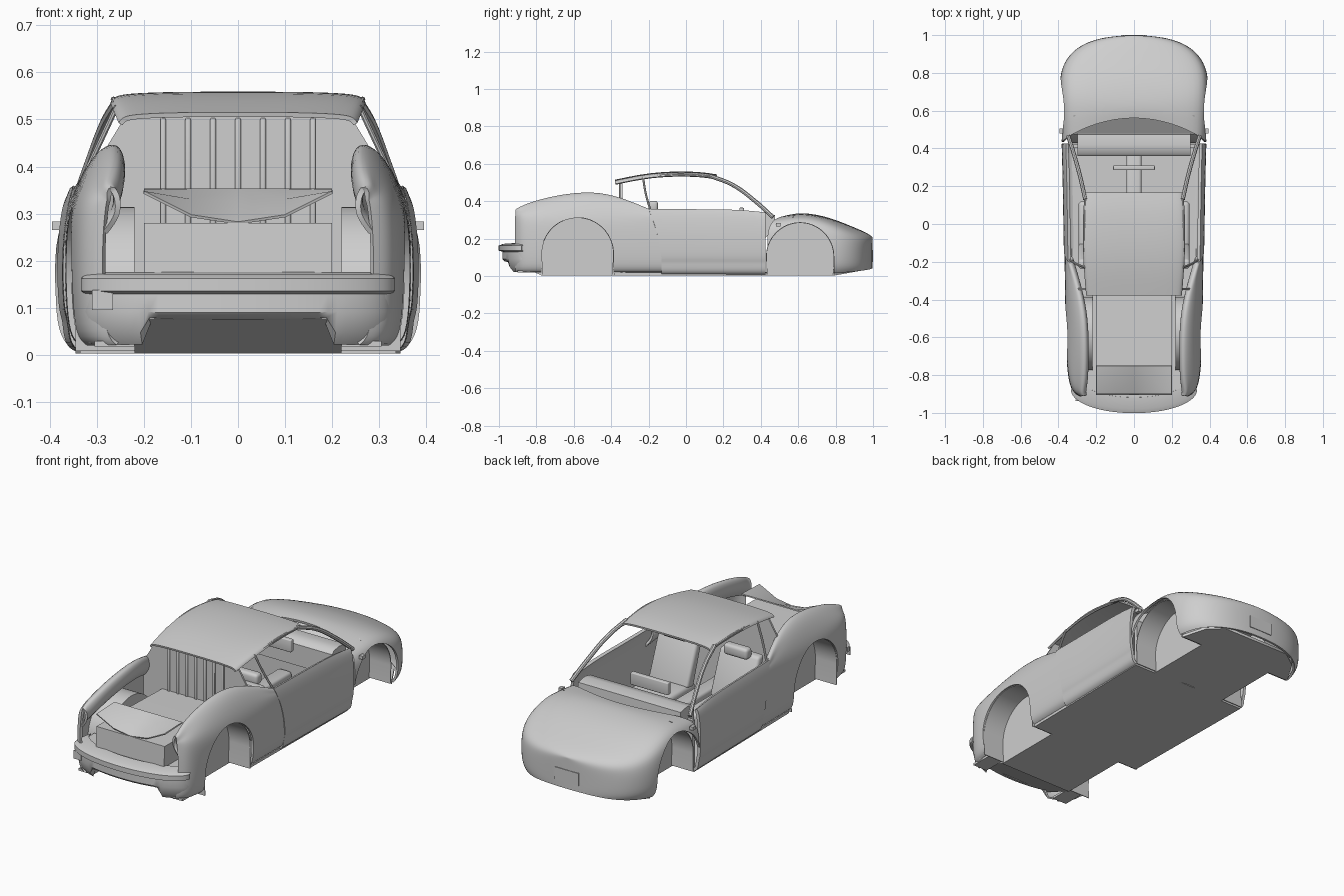
import bpy, bmesh, math

cube = bpy.data.objects.get("Cube")
if cube:
    bpy.data.objects.remove(cube, do_unlink=True)

paint = bpy.data.materials.new("body_grey")
paint.use_nodes = True
GREY = (0.62, 0.62, 0.62, 1)
paint.diffuse_color = GREY
for node in paint.node_tree.nodes:
    if node.type == 'BSDF_PRINCIPLED':
        node.inputs["Base Color"].default_value = GREY

parts = []


def add(name, data):
    ob = bpy.data.objects.new(name, data)
    bpy.context.scene.collection.objects.link(ob)
    data.materials.append(paint)
    parts.append(ob)
    return ob


def mesh(name, verts, faces):
    me = bpy.data.meshes.new(name)
    bm = bmesh.new()
    vs = [bm.verts.new(v) for v in verts]
    for f in faces:
        bm.faces.new([vs[i] for i in f])
    bmesh.ops.recalc_face_normals(bm, faces=bm.faces)
    bm.to_mesh(me)
    bm.free()
    return add(name, me)


def loft(name, sections, thick=0.012, mirror=True, levels=2):
    """Skin a row of equal-length sections, then mirror, smooth and thicken."""
    n = len(sections[0])
    faces = [(i * n + j, i * n + j + 1, (i + 1) * n + j + 1, (i + 1) * n + j)
             for i in range(len(sections) - 1) for j in range(n - 1)]
    ob = mesh(name, [p for s in sections for p in s], faces)
    if mirror:
        ob.modifiers.new("mirror", 'MIRROR')
    if levels:
        sub = ob.modifiers.new("smooth", 'SUBSURF')
        sub.levels = levels
        sub.boundary_smooth = 'PRESERVE_CORNERS'
    sol = ob.modifiers.new("thickness", 'SOLIDIFY')
    sol.thickness, sol.offset = thick, 0
    return ob


def slab(name, lower, upper):
    """Close two matching loops of points into a solid."""
    n = len(lower)
    faces = [range(n), range(n, 2 * n)]
    faces += [(i, (i + 1) % n, (i + 1) % n + n, i + n) for i in range(n)]
    return mesh(name, lower + upper, faces)


def prism(name, profile, x0, x1):
    """Extrude a (y, z) outline across x."""
    return slab(name, [(x0, y, z) for y, z in profile], [(x1, y, z) for y, z in profile])


def round_edges(ob, width):
    b = ob.modifiers.new("round", 'BEVEL')
    b.width, b.segments = width, 3


def box(name, x, y, z, bevel=0.0):
    ob = prism(name, [(y[0], z[0]), (y[1], z[0]), (y[1], z[1]), (y[0], z[1])], *x)
    if bevel:
        round_edges(ob, bevel)


def tube(name, points, radius):
    cu = bpy.data.curves.new(name, 'CURVE')
    cu.dimensions = '3D'
    cu.bevel_depth, cu.bevel_resolution = radius, 2
    cu.use_fill_caps = True
    sp = cu.splines.new('BEZIER')
    sp.bezier_points.add(len(points) - 1)
    for bp, p in zip(sp.bezier_points, points):
        bp.co = p
        bp.handle_left_type = bp.handle_right_type = 'AUTO'
    add(name, cu)


def seam(z):
    """Slanted rear edge of the door."""
    return -0.2 + 0.07 * min(1, max(0, (0.36 - z) / 0.19))


# Nose: fenders, hood and bumper in one skin (y, half width, bottom, shoulder, top)
nose = []
for y, w, zb, zs, zt in [(0.435, 0.378, 0.02, 0.3, 0.325), (0.62, 0.387, 0.015, 0.318, 0.335),
                         (0.72, 0.389, 0.015, 0.3, 0.32), (0.8, 0.385, 0.018, 0.268, 0.296),
                         (0.87, 0.356, 0.025, 0.238, 0.268), (0.93, 0.3, 0.03, 0.215, 0.243),
                         (0.972, 0.21, 0.035, 0.2, 0.222), (0.99, 0.1, 0.04, 0.19, 0.208),
                         (0.993, 0.0, 0.04, 0.187, 0.204)]:
    h = zs - zb
    row = [(w * 0.92, zb), (w * 0.985, zb + h * 0.12), (w, zb + h * 0.45), (w * 0.99, zb + h * 0.8),
           (w * 0.92, zs), (w * 0.55, zs + (zt - zs) * 0.75), (0, zt)]
    # the hood trailing edge bows forward at the middle
    nose.append([(x, max(y, 0.575 - 0.9 * x * x) if k > 3 else y, z) for k, (x, z) in enumerate(row)])
nose_skin = loft("hood_and_front_fenders", nose)

# Doors with sill crease, rear edge following the slanted seam
doors = []
for y, w, top in [(0.425, 0.374, 0.335), (0.3, 0.37, 0.352), (0.1, 0.366, 0.354), (-0.05, 0.364, 0.355),
                  (None, 0.362, 0.357)]:
    row = [(w - 0.04, 0.012), (w - 0.012, 0.022), (w - 0.01, 0.08), (w, 0.092),
           (w + 0.003, 0.22), (w - 0.008, 0.32), (w - 0.02, top)]
    doors.append([(x, seam(z) if y is None else y, z) for x, z in row])
loft("doors_and_sills", doors, thick=0.016)

# Rear fenders: outer skin, crest and inner lip (y, half width, crest x, crest z)
rear = []
for y, w, ix, zt in [(None, 0.362, 0.335, 0.36), (-0.35, 0.36, 0.285, 0.425), (-0.5, 0.358, 0.255, 0.458),
                     (-0.68, 0.354, 0.252, 0.437), (-0.8, 0.345, 0.255, 0.407), (-0.86, 0.332, 0.262, 0.385),
                     (-0.892, 0.312, 0.268, 0.37), (-0.908, 0.285, 0.262, 0.36)]:
    row = [(w - 0.03, 0.025), (w - 0.008, 0.04), (w, 0.13), (w, 0.25), (w - 0.008, 0.325),
           ((w + ix) / 2, zt - 0.035), (ix + 0.012, zt - 0.004), (ix - 0.004, zt - 0.012),
           (ix - 0.012, zt - 0.06), (ix + 0.02, zt - 0.1)]
    rear.append([(x, seam(z) if y is None else y, z) for x, z in row])
rear_skin = loft("rear_fenders", rear)

# Rear bumper swept along a rounded line, its lower edge raised in the middle
bumper = []
for i in range(41):
    x = 0.33 * math.sin((i / 40 - 0.5) * math.pi)
    bow = 0.12 * (1 - math.sqrt(max(0, 1 - (x / 0.33) ** 2)))
    low = 0.078 if abs(x) < 0.21 else 0.025
    bumper.append([(x * (1 - d), -0.998 + bow + d, z) for d, z in
                   [(0.05, low), (0.03, max(low + 0.004, 0.05)), (0.02, 0.092), (0.02, 0.132),
                    (0.0, 0.138), (0.0, 0.16), (0.02, 0.168), (0.08, 0.172)]])
loft("rear_bumper", bumper, thick=0.008, mirror=False, levels=0)

# Wheel arches: cut the skins and add inner wells
cutters = []
for skin, tag, cy, cz, r in [(nose_skin, "front", 0.61, 0.105, 0.18), (rear_skin, "rear", -0.58, 0.12, 0.192)]:
    arc = [(cy + r * math.cos(i * math.pi / 32), cz + r * math.sin(i * math.pi / 32)) for i in range(33)]
    rim = [(cy + r * 0.98, 0.008)] + arc + [(cy - r * 0.98, 0.008)]
    opening = [(cy + r, -0.05)] + arc + [(cy - r, -0.05)]
    for s in (-1, 1):
        side = "left" if s > 0 else "right"
        cut = prism("arch_cutter", opening, s * 0.3, s * 0.5)
        cut.hide_render = True
        cutters.append(cut)
        bo = skin.modifiers.new("arch", 'BOOLEAN')
        bo.operation, bo.object = 'DIFFERENCE', cut
        loft(f"{tag}_{side}_well_liner", [[(s * x, y, z) for x in (0.22, 0.345)] for y, z in rim],
             thick=0.004, mirror=False, levels=0)
        mesh(f"{tag}_{side}_well_wall", [(s * 0.22, y, z) for y, z in rim], [range(len(rim))])

# Underbody: pan notched at the wheels, rising under the nose, with a rear diffuser
half = [(0.2, 0.96), (0.285, 0.905), (0.345, 0.795), (0.22, 0.795), (0.22, 0.425), (0.345, 0.425),
        (0.335, -0.385), (0.22, -0.385), (0.22, -0.775)]
outline = half + [(-x, y) for x, y in reversed(half)]
slab("floor_pan", *[[(x, y, z + 0.18 * max(0, y - 0.795)) for x, y in outline] for z in (0.003, 0.018)])
prism("rear_diffuser", [(-0.77, 0.003), (-0.945, 0.075), (-0.945, 0.085), (-0.77, 0.018)], -0.22, 0.22)
for s in (-1, 1):
    box("rear_corner_floor", (s * 0.22, s * 0.305), (-0.9, -0.775), (0.018, 0.03))

# Roof panel
roof = []
for y, w, z in [(0.165, 0.25, 0.538), (0.08, 0.258, 0.552), (-0.06, 0.262, 0.556),
                (-0.22, 0.257, 0.544), (-0.378, 0.243, 0.51)]:
    roof.append([(w + 0.006, y, z - 0.02), (w, y, z - 0.008), (w * 0.85, y, z - 0.003), (w * 0.5, y, z), (0, y, z)])
loft("roof", roof, thick=0.01)

# Pillars, roof rails and mirror stubs
for s in (-1, 1):
    side = "left" if s > 0 else "right"
    for name, pts, rad in [
        ("windscreen_pillar", [(0.258, 0.13, 0.535), (0.285, 0.25, 0.487), (0.318, 0.37, 0.4), (0.348, 0.465, 0.315)], 0.011),
        ("roof_rail", [(0.258, 0.14, 0.532), (0.264, -0.06, 0.542), (0.245, -0.35, 0.503)], 0.006),
        ("door_pillar", [(0.257, -0.23, 0.528), (0.298, -0.215, 0.44), (0.34, -0.19, 0.35)], 0.006),
    ]:
        tube(f"{side}_{name}", [(s * x, y, z) for x, y, z in pts], rad)
    box(f"{side}_mirror_stub", (s * 0.375, s * 0.395), (0.48, 0.505), (0.265, 0.283))

# Bulkhead behind the cabin with vertical ribs
wall = [(0.31, 0.02), (0.31, 0.39), (0.24, 0.505)]
pts = wall + [(-x, z) for x, z in reversed(wall)]
bulkhead = mesh("rear_bulkhead", [(x, -0.34, z) for x, z in pts], [range(len(pts))])
bulkhead.modifiers.new("thickness", 'SOLIDIFY').thickness = 0.01
for i in range(-3, 4):
    x = i * 0.053
    box("bulkhead_rib", (x - 0.006, x + 0.006), (-0.358, -0.34), (0.26, 0.503), 0.004)

# Engine bay tray; its tail lid dips in the middle
prism("engine_bay_tray", [(-0.91, 0.1), (-0.9, 0.28), (-0.72, 0.28), (-0.345, 0.27), (-0.345, 0.1)], -0.2, 0.2)
lid = []
for x, drop in [(0.2, 0.0), (0.1, 0.05), (0, 0.065)]:
    lid.append([(x, -0.9, 0.345 - drop), (x, -0.82, 0.348 - drop * 0.4), (x, -0.75, 0.35)])
loft("tail_lid", lid, thick=0.006, levels=0)
box("bay_floor", (-0.22, 0.22), (-0.94, -0.345), (0.15, 0.17))
# shelf between the bay and each rear corner
for s in (-1, 1):
    box("rear_corner_shelf", (s * 0.2, s * 0.3), (-0.9, -0.775), (0.15, 0.17))

# Cabin: dashboard, cowl, screen, tunnel
prism("dashboard", [(0.36, 0.2), (0.36, 0.312), (0.375, 0.327), (0.42, 0.335), (0.475, 0.325),
                    (0.48, 0.26), (0.42, 0.2)], -0.3, 0.3)
prism("cowl", [(0.475, 0.25), (0.575, 0.318), (0.575, 0.308), (0.485, 0.245)], -0.32, 0.32)
box("front_bulkhead", (-0.335, 0.335), (0.405, 0.422), (0.015, 0.27))
box("dash_screen", (-0.11, 0.11), (0.285, 0.31), (0.3, 0.365), 0.005)
box("centre_tunnel", (-0.04, 0.04), (-0.33, 0.4), (0.018, 0.14), 0.015)

# Seats
for s in (-1, 1):
    side = "left" if s > 0 else "right"
    x = (s * 0.065, s * 0.295)
    box(f"{side}_seat_cushion", x, (-0.18, 0.12), (0.03, 0.14), 0.02)
    round_edges(prism(f"{side}_seat_back", [(-0.16, 0.12), (-0.1, 0.13), (-0.19, 0.36), (-0.24, 0.36)], *x), 0.015)
    box(f"{side}_headrest", (s * 0.11, s * 0.25), (-0.2, -0.15), (0.345, 0.402), 0.015)

# Number plates
box("front_plate", (-0.07, 0.07), (0.994, 1.001), (0.075, 0.14))
box("rear_side_plate", (-0.31, -0.265), (-0.937, -0.93), (0.095, 0.138))

# Bake modifiers, drop cutters, shade
bpy.ops.object.select_all(action='DESELECT')
for ob in parts:
    ob.select_set(True)
bpy.context.view_layer.objects.active = parts[0]
bpy.ops.object.convert(target='MESH')
for cut in cutters:
    bpy.data.objects.remove(cut, do_unlink=True)
bpy.ops.object.shade_smooth_by_angle(angle=math.radians(35))
